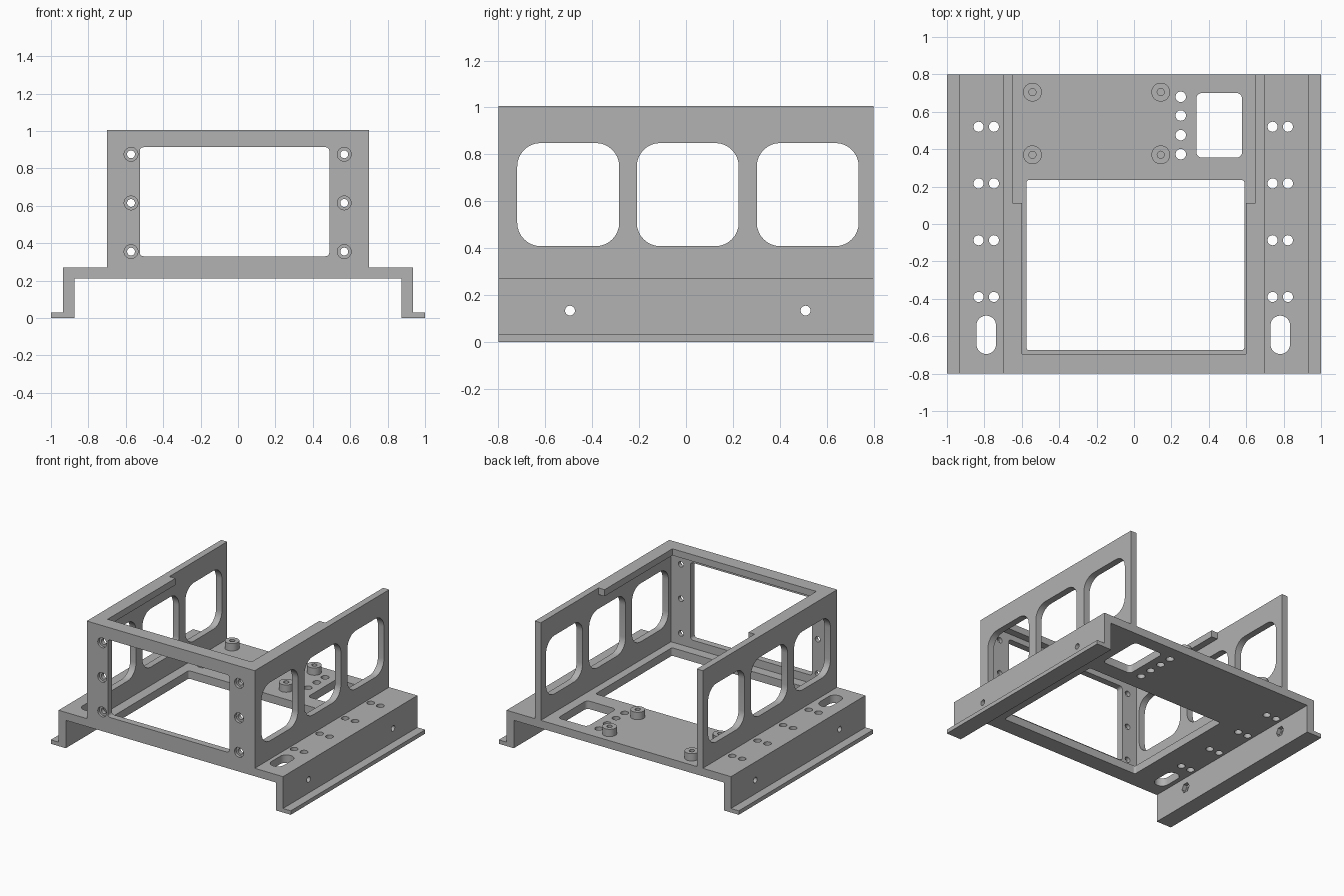
import bpy, bmesh, math
from mathutils import Vector

if "Cube" in bpy.data.objects:
    bpy.data.objects.remove(bpy.data.objects["Cube"])

grey = bpy.data.materials.new("mid_grey")
grey.diffuse_color = (0.445, 0.445, 0.445, 1)
grey.use_nodes = True
grey.node_tree.nodes["Principled BSDF"].inputs["Base Color"].default_value = grey.diffuse_color


def rounded(u0, u1, v0, v1, r, seg=8):
    """Rounded rectangle outline, counter-clockwise."""
    pts = []
    corners = [(u1 - r, v1 - r), (u0 + r, v1 - r), (u0 + r, v0 + r), (u1 - r, v0 + r)]
    for q, (cu, cv) in enumerate(corners):
        for i in range(seg + 1):
            a = math.pi / 2 * (q + i / seg)
            pts.append((cu + r * math.cos(a), cv + r * math.sin(a)))
    return pts


def circle(u, v, r, n=24):
    return [(u + r * math.cos(2 * math.pi * i / n), v + r * math.sin(2 * math.pi * i / n))
            for i in range(n)]


def add_prism(bm, pts, axis, lo, hi):
    """Extrude a 2D outline between lo and hi along an axis."""
    place = {"x": lambda u, v, w: (w, u, v),
             "y": lambda u, v, w: (u, w, v),
             "z": lambda u, v, w: (u, v, w)}[axis]
    a = [bm.verts.new(place(u, v, lo)) for u, v in pts]
    b = [bm.verts.new(place(u, v, hi)) for u, v in pts]
    n = len(pts)
    faces = [bm.faces.new(a), bm.faces.new(b)]
    for i in range(n):
        j = (i + 1) % n
        faces.append(bm.faces.new((a[i], a[j], b[j], b[i])))
    bmesh.ops.recalc_face_normals(bm, faces=faces)


def solid(name, prisms):
    bm = bmesh.new()
    for p in prisms:
        add_prism(bm, *p)
    me = bpy.data.meshes.new(name)
    bm.to_mesh(me)
    bm.free()
    me.materials.append(grey)
    ob = bpy.data.objects.new(name, me)
    bpy.context.collection.objects.link(ob)
    return ob


def cut(ob, *groups):
    """Subtract each group of prisms, then bake the result."""
    for k, prisms in enumerate(groups):
        cutter = solid(f"{ob.name}_cutter_{k}", prisms)
        cutter.hide_render = True
        mod = ob.modifiers.new("cut", "BOOLEAN")
        mod.operation = "DIFFERENCE"
        mod.solver = "EXACT"
        mod.object = cutter
        bpy.context.view_layer.objects.active = ob
        bpy.ops.object.modifier_apply(modifier=mod.name)
        bpy.data.objects.remove(cutter)


def smooth(ob):
    bpy.ops.object.select_all(action="DESELECT")
    ob.select_set(True)
    bpy.context.view_layer.objects.active = ob
    bpy.ops.object.shade_smooth_by_angle(angle=math.radians(30))


# Base tray: hat-shaped section with outward feet, running front to back
half = [(0.875, 0.21), (0.875, 0), (1, 0), (1, 0.03), (0.935, 0.03), (0.935, 0.27)]
tray = solid("base_tray", [(half + [(-x, z) for x, z in reversed(half)], "y", -0.8, 0.8)])
deck = [rounded(-0.575, 0.59, -0.675, 0.235, 0.015),      # main floor opening
        rounded(0.333, 0.578, 0.355, 0.70, 0.03)]         # cable opening
deck += [circle(0.25, y, 0.028) for y in (0.68, 0.58, 0.475, 0.373)]
for xc in (-0.79, 0.782):
    deck.append(rounded(xc - 0.052, xc + 0.052, -0.695, -0.49, 0.0515))
    deck += [circle(xc + dx, y, 0.027) for dx in (-0.041, 0.041)
             for y in (0.52, 0.217, -0.087, -0.39)]
side_holes = [(-0.495, 0.133), (0.51, 0.133)]
cut(tray,
    [(p, "z", 0.1, 0.4) for p in deck],
    [(circle(y, z, 0.021), "x", -1.1, 1.1) for y, z in side_holes],
    [(circle(y, z, 0.038, 6), "x", -0.905, 0.905) for y, z in side_holes])

# Cage: side walls and front wall as one U in plan
plan = [(-0.70, -0.8), (0.70, -0.8), (0.70, 0.8), (0.65, 0.8), (0.65, -0.75),
        (-0.65, -0.75), (-0.65, 0.8), (-0.70, 0.8)]
cage = solid("wall_frame", [(plan, "z", 0.27, 1.005)])
screws = [(x, z) for x in (-0.572, 0.568) for z in (0.355, 0.615, 0.875)]
cut(cage,
    [(rounded(y, y + 0.435, 0.408, 0.848, 0.1), "x", -1, 1) for y in (-0.72, -0.21, 0.302)],
    [(rounded(-0.525, 0.488, 0.33, 0.913, 0.02), "y", -1, -0.7)]
    + [(circle(x, z, 0.021), "y", -1, -0.7) for x, z in screws],
    [(circle(x, z, 0.037), "y", -1, -0.78) for x, z in screws])

# Inner rim along the top of the front half
rim = [(-0.65, -0.75), (0.65, -0.75), (0.65, 0.112), (0.60, 0.112), (0.60, -0.695),
       (-0.60, -0.695), (-0.60, 0.112), (-0.65, 0.112)]
solid("top_rim", [(rim, "z", 0.955, 1.005)])

# Standoffs with blind screw holes
posts = [(x, y) for x in (-0.543, 0.143) for y in (0.37, 0.705)]
standoffs = solid("standoffs", [(circle(x, y, 0.05, 32), "z", 0.27, 0.325) for x, y in posts])
cut(standoffs, [(circle(x, y, 0.019), "z", 0.275, 0.4) for x, y in posts])

for part in (tray, cage, standoffs):
    smooth(part)
